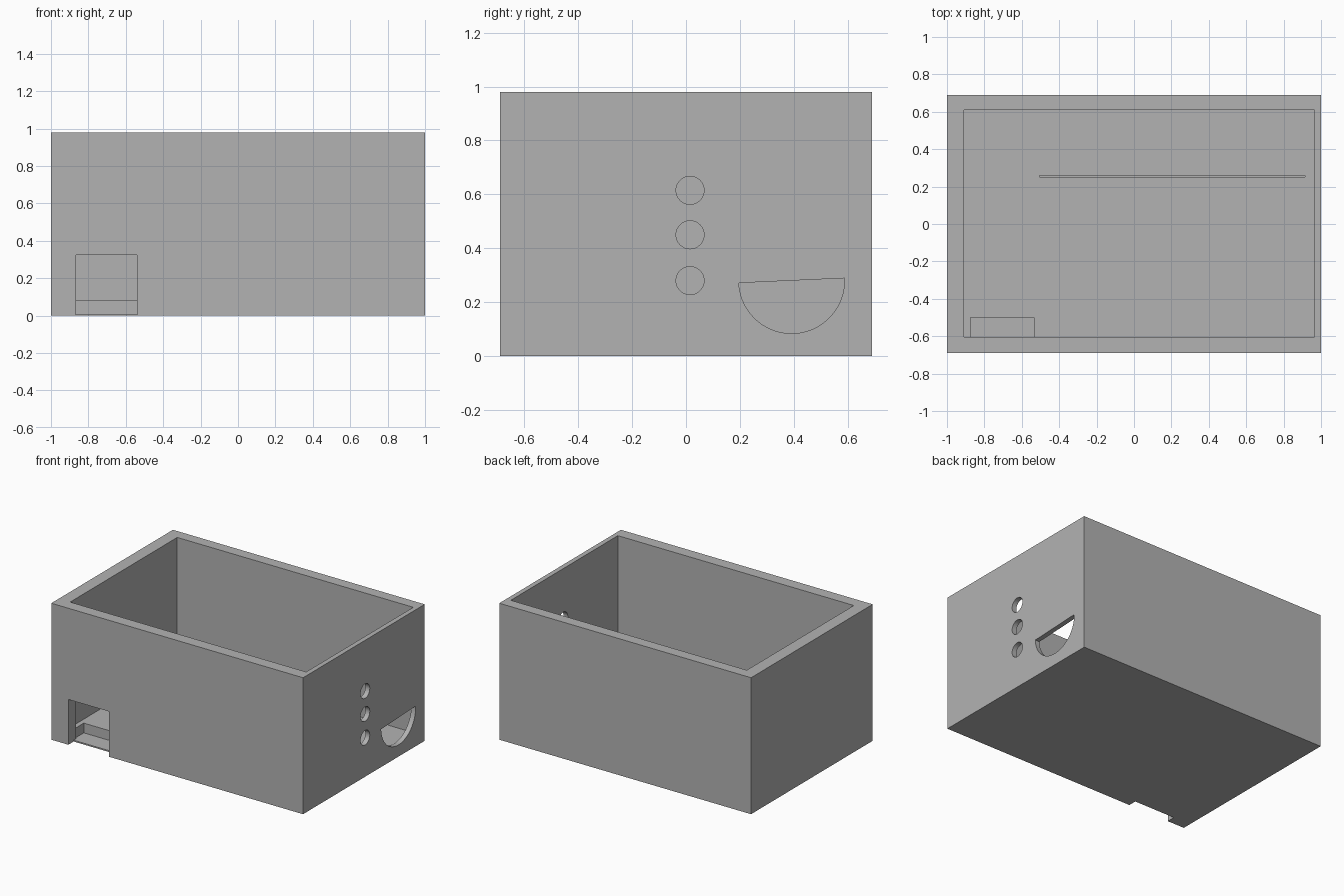
import bpy
import math
from mathutils import Vector

default = bpy.data.objects.get("Cube")
if default:
    bpy.data.objects.remove(default, do_unlink=True)

# One plain grey for the whole enclosure
grey = bpy.data.materials.new("plain grey")
grey.use_nodes = True
colour = (0.45, 0.45, 0.45, 1)
grey.diffuse_color = colour
grey.node_tree.nodes["Principled BSDF"].inputs["Base Color"].default_value = colour


def add_box(name, low, high):
    """Box between two opposite corners."""
    low, high = Vector(low), Vector(high)
    bpy.ops.mesh.primitive_cube_add(size=1)
    ob = bpy.context.object
    ob.name = name
    for v in ob.data.vertices:
        v.co = (low + high) / 2 + v.co * (high - low)
    ob.data.materials.append(grey)
    return ob


def add_prism(name, outline, x0, x1):
    """Prism along x from an outline of (y, z) points."""
    n = len(outline)
    verts = [(x, y, z) for x in (x0, x1) for y, z in outline]
    faces = [tuple(reversed(range(n))), tuple(range(n, 2 * n))]
    faces += [(i, (i + 1) % n, n + (i + 1) % n, n + i) for i in range(n)]
    mesh = bpy.data.meshes.new(name)
    mesh.from_pydata(verts, [], faces)
    mesh.materials.append(grey)
    ob = bpy.data.objects.new(name, mesh)
    bpy.context.collection.objects.link(ob)
    return ob


def arc(y, z, radius, start, sweep, steps):
    return [(y + radius * math.cos(start + sweep * i / steps),
             z + radius * math.sin(start + sweep * i / steps))
            for i in range(steps + 1)]


def cut(target, cutter):
    """Subtract a cutter and remove it."""
    cutter.hide_render = True
    mod = target.modifiers.new("cut", "BOOLEAN")
    mod.operation = "DIFFERENCE"
    mod.solver = "EXACT"
    mod.object = cutter
    bpy.context.view_layer.objects.active = target
    bpy.ops.object.modifier_apply(modifier=mod.name)
    bpy.data.objects.remove(cutter, do_unlink=True)


floor = 0.08
box = add_box("open_box", (-1, -0.69, 0), (1, 0.69, 0.98))

# Main cavity, open at the top
cut(box, add_box("cavity", (-0.91, -0.605, floor), (0.965, 0.61, 1.2)))

# Front opening, cut right through the wall and its bottom edge
cut(box, add_box("front_opening", (-0.865, -0.8, -0.1), (-0.54, -0.63, 0.325)))
cut(box, add_box("opening_inner", (-0.865, -0.65, 0.01), (-0.54, -0.59, 0.325)))

# Slightly wider pocket sunk in the floor behind the opening
cut(box, add_box("floor_pocket", (-0.875, -0.605, 0.01), (-0.535, -0.50, 0.15)))

# Fine groove along the floor
cut(box, add_box("floor_groove", (-0.505, 0.25, 0.06), (0.915, 0.26, 0.12)))

# Three round holes in the side wall
for z in (0.28, 0.45, 0.615):
    circle = arc(0.015, z, 0.052, 0, math.tau, 48)[:-1]
    cut(box, add_prism("round_hole", circle, 0.9, 1.1))

# Half-round window with a slightly tilted top edge
half = arc(0.392, 0.28, 0.196, math.pi + 0.045, math.pi, 40)
cut(box, add_prism("half_round_window", half, 0.9, 1.1))

bpy.ops.object.select_all(action="DESELECT")
box.select_set(True)
bpy.context.view_layer.objects.active = box
bpy.ops.object.shade_smooth_by_angle(angle=math.radians(30))
